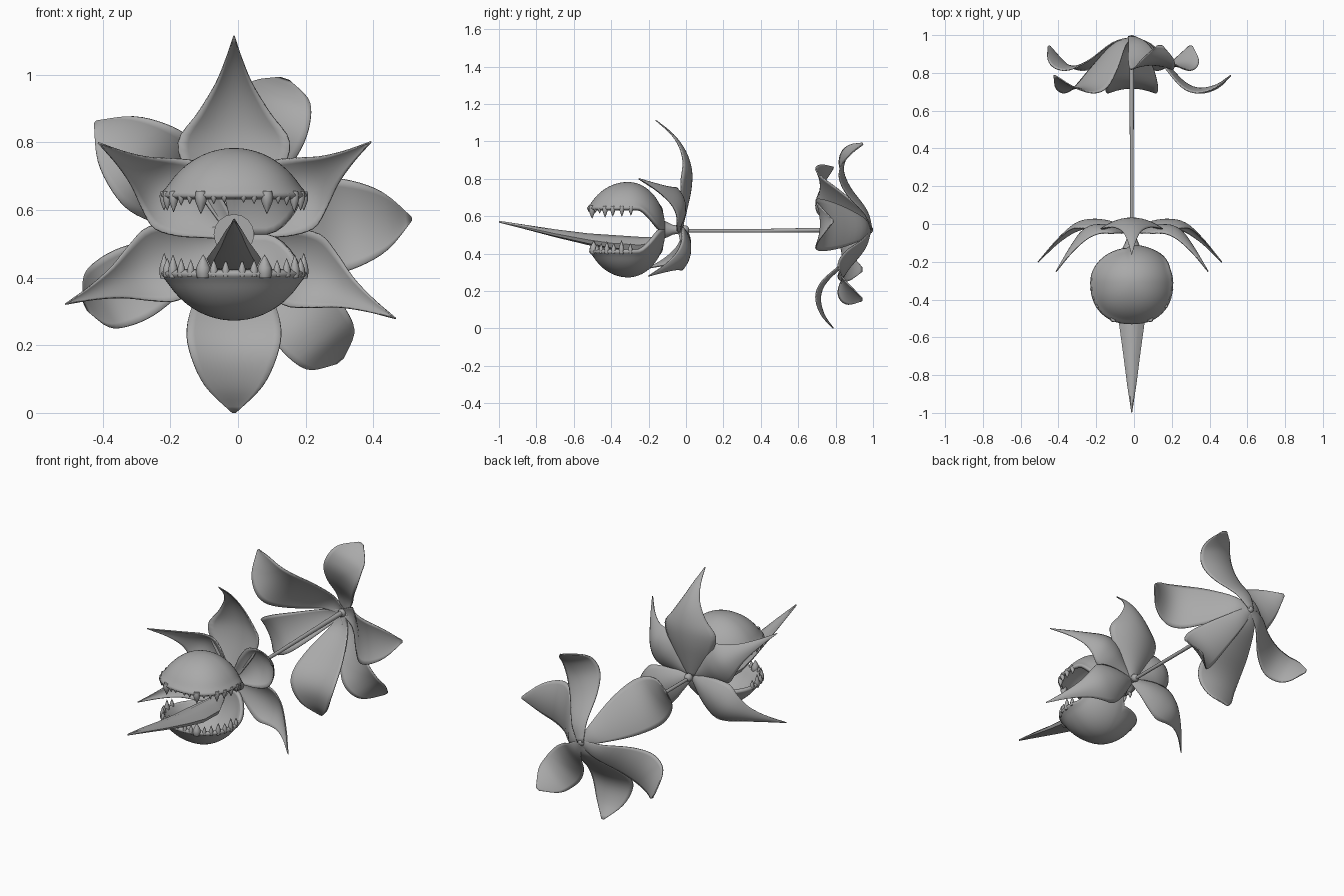
import bpy, bmesh, math
from mathutils import Vector

if "Cube" in bpy.data.objects:
    bpy.data.objects.remove(bpy.data.objects["Cube"], do_unlink=True)

GREY = bpy.data.materials.new("plant grey")
GREY.use_nodes = True
GREY.diffuse_color = (0.4, 0.4, 0.4, 1)
GREY.node_tree.nodes["Principled BSDF"].inputs["Base Color"].default_value = (0.4, 0.4, 0.4, 1)

CX, CZ = -0.012, 0.528   # axis of the plant
HEAD_Y = -0.31


def smooth_path(pts, n):
    """Catmull-Rom samples through a few points."""
    p = [Vector(q) for q in pts]
    p = [2 * p[0] - p[1]] + p + [2 * p[-1] - p[-2]]
    out = []
    for i in range(n + 1):
        t = i / n * (len(p) - 3)
        k = min(int(t), len(p) - 4)
        f = t - k
        a, b, c, d = p[k:k + 4]
        out.append(0.5 * (2 * b + (c - a) * f + (2 * a - 5 * b + 4 * c - d) * f * f
                          + (3 * b - a - 3 * c + d) * f ** 3))
    return out


def loft(name, rows, closed=False, caps=False, thick=0.0):
    """Skin rows of points; optionally close each row, cap the ends, thicken."""
    bm = bmesh.new()
    grid = [[bm.verts.new(p) for p in row] for row in rows]
    n = len(grid[0])
    for a, b in zip(grid, grid[1:]):
        for j in range(n if closed else n - 1):
            k = (j + 1) % n
            bm.faces.new((a[j], a[k], b[k], b[j]))
    if caps:
        bm.faces.new(grid[0])
        bm.faces.new(grid[-1])
    bmesh.ops.remove_doubles(bm, verts=bm.verts, dist=0.0004)
    bmesh.ops.recalc_face_normals(bm, faces=bm.faces)
    mesh = bpy.data.meshes.new(name)
    bm.to_mesh(mesh)
    bm.free()
    ob = bpy.data.objects.new(name, mesh)
    bpy.context.collection.objects.link(ob)
    mesh.materials.append(GREY)
    if thick:
        mod = ob.modifiers.new("thickness", "SOLIDIFY")
        mod.thickness = thick
        mod.offset = -1
    bpy.ops.object.select_all(action="DESELECT")
    ob.select_set(True)
    bpy.context.view_layer.objects.active = ob
    bpy.ops.object.shade_smooth_by_angle(angle=math.radians(45))
    return ob


def tube(name, stations, sides=16):
    """Round body along y; stations are (y, z, half width, half height)."""
    rows = []
    for y, z, w, h in stations:
        rows.append([(CX + w * math.cos(a), y, z + h * math.sin(a))
                     for a in (math.tau * j / sides for j in range(sides))])
    return loft(name, rows, closed=True, caps=True)


def petal(name, degrees, spine, widths, cup):
    """Arched leaf: spine of (radius, y), half widths, edges cupped forward."""
    a = math.radians(degrees)
    out, side = Vector((math.cos(a), 0, math.sin(a))), Vector((-math.sin(a), 0, math.cos(a)))
    path = smooth_path(spine, 24)
    half = smooth_path([(w, 0) for w in widths], 24)
    rows = []
    for p, w in zip(path, half):
        w = max(w.x, 0.002)
        rows.append([Vector((CX, p.y, CZ)) + out * p.x + side * (w * s)
                     - Vector((0, cup * w * s * s, 0)) for s in (j / 6 - 1 for j in range(13))])
    return loft(name, rows, thick=0.006)


# --- Head: two bowls that meet at the back and part into an open mouth
def lip_height(a):
    t = min(max((a - 0.42) / 0.85, 0), 1)
    return 0.115 * t * t * (3 - 2 * t)


def head_point(a, dz, up):
    """a is the angle from the back, dz the height away from the mouth line."""
    rz = 0.255
    k = math.sqrt(max(0, 1 - (dz / rz) ** 2))
    depth = 0.2 if math.cos(a) > 0 else (0.238 if up > 0 else 0.225)
    c, s = math.cos(a), math.sin(a)
    e = 0.88 if c < 0 else 1
    lip = 1 + 0.04 * math.exp(-((dz - lip_height(a)) / 0.018) ** 2) * min(1, lip_height(a) / 0.1)
    return Vector((CX + 0.237 * k * lip * math.copysign(abs(s) ** e, s),
                   HEAD_Y + depth * k * lip * math.copysign(abs(c) ** e, c), CZ + up * dz))


for name, up in (("upper_jaw", 1), ("lower_jaw", -1)):
    rows = []
    for i in range(21):
        lat = math.sin(i / 20 * math.pi / 2)
        row = []
        for j in range(56):
            a = math.tau * j / 56
            low = lip_height(a)
            row.append(head_point(a, low + (0.255 - low) * lat, up))
        rows.append(row)
    loft(name, rows, closed=True, thick=0.02)

# --- Teeth along both lips, mirrored left and right: (angle from front, length, radius)
UPPER = [(6, .022, .009), (14, .026, .009), (25, .055, .018), (36, .026, .009),
         (46, .03, .01), (57, .05, .014), (70, .045, .013), (83, .045, .013), (95, .04, .012)]
LOWER = [(5, .04, .011), (14, .04, .012), (23, .055, .022), (35, .04, .011),
         (46, .045, .012), (58, .055, .014), (70, .045, .013), (82, .06, .014), (94, .045, .012)]
for label, up, teeth in (("upper", 1, UPPER), ("lower", -1, LOWER)):
    for i, (deg, length, rad) in enumerate(teeth):
        for side, sign in (("left", 1), ("right", -1)):
            a = math.pi - sign * math.radians(deg)
            root = head_point(a, lip_height(a), up)
            root += (Vector((CX, HEAD_Y, root.z)) - root).normalized() * 0.012
            rows = []
            for t, f in ((-.25, .8), (0, 1), (.3, .95), (.6, .6), (.85, .25), (1, .02)):
                rows.append([root + Vector((rad * f * math.cos(b), rad * f * math.sin(b), -up * length * t))
                             for b in (math.tau * j / 8 for j in range(8))])
            loft(f"{label}_tooth_{side}_{i + 1}", rows, closed=True, caps=True)

# --- Tongue: long spike with a ridged top
rows = []
for y, w, top, low in ((-1, .002, .571, .566), (-.85, .026, .553, .528), (-.7, .046, .53, .488),
                       (-.52, .072, .508, .445), (-.4, .085, .5, .42), (-.25, .075, .49, .41),
                       (-.15, .03, .49, .44)):
    mid = low + (top - low) * 0.45
    rows.append([(CX + u * w, y, z) for u, z in (
        (0, top), (.5, (top + mid) / 2 + .006), (.95, mid), (.8, low + (mid - low) * .3), (0, low),
        (-.8, low + (mid - low) * .3), (-.95, mid), (-.5, (top + mid) / 2 + .006))])
loft("tongue", rows, closed=True, caps=True)

# --- Stem, neck and the knobs where the petals join
tube("stem", [(-.08, .522, .009, .009), (.4, .522, .01, .01), (.99, .53, .014, .014)])
tube("neck", [(-.15, CZ, .06, .06), (-.11, CZ, .04, .045), (-.07, CZ, .024, .026), (-.02, CZ, .018, .018)])
for name, y in (("collar_knob", -.005), ("flower_knob", .978)):
    tube(name, [(y + .022 * math.sin(t), CZ, .022 * math.cos(t) + .0008, .022 * math.cos(t) + .0008)
                for t in (math.pi * (i / 8 - .5) for i in range(9))])

# --- Collar: five pointed petals arching forward around the head
SIDE_WIDTH = (.018, .06, .1, .118, .09, .05, .022, .002)
petal("collar_petal_top", 90,
      [(0, -.02), (.1, .005), (.22, .03), (.32, .032), (.42, .0), (.51, -.065), (.588, -.16)],
      (.018, .08, .145, .165, .105, .055, .024, .002), 0.35)
for name, deg, length, peak, tip in (("upper_left", 34, .49, 0, -.25), ("upper_right", 146, .485, 0, -.25),
                                     ("lower_left", -27.5, .54, .028, -.2),
                                     ("lower_right", 202.5, .54, .028, -.2)):
    arch = [(0, -.03), (.2, peak - .015), (.4, peak), (.58, peak - .02), (.78, (peak + tip) / 2 + .01), (1, tip)]
    petal("collar_petal_" + name, deg, [(r * length, y) for r, y in arch], SIDE_WIDTH, 0.4)

# --- Rear flower: two alternating sets of recurved petals
DEEP = [(0, .992), (.09, .96), (.19, .85), (.28, .755), (.36, .722), (.45, .74), (.525, .79)]
SHALLOW = [(0, .992), (.1, .965), (.22, .88), (.32, .84), (.4, .85), (.45, .89), (.485, .945)]
DEEP_WIDTH = (.018, .06, .115, .14, .128, .085, .008)
SHALLOW_WIDTH = (.018, .05, .09, .112, .108, .085, .015)
for i, deg in enumerate((5, 141, 270)):
    petal(f"flower_petal_deep_{i + 1}", deg, DEEP, DEEP_WIDTH, 0.2)
for i, deg in enumerate((72, 206, 310)):
    petal(f"flower_petal_shallow_{i + 1}", deg, SHALLOW, SHALLOW_WIDTH, 0.2)
